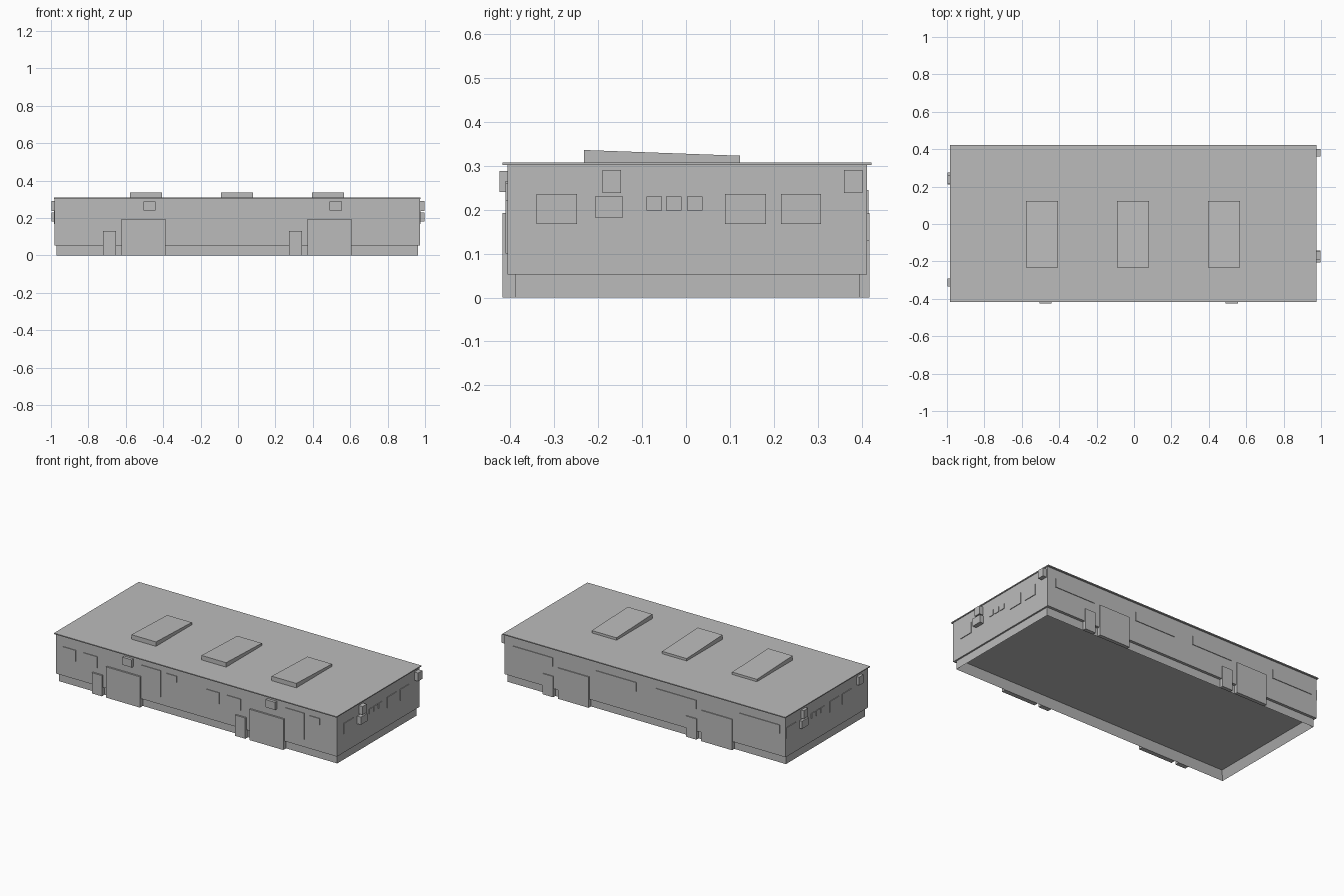
import bpy
import bmesh
from mathutils import Vector

old = bpy.data.objects.get("Cube")
if old:
    bpy.data.objects.remove(old, do_unlink=True)

grey = bpy.data.materials.new("plain_grey")
grey.use_nodes = True
COLOUR = (0.5, 0.5, 0.5, 1)
grey.diffuse_color = COLOUR
grey.node_tree.nodes["Principled BSDF"].inputs["Base Color"].default_value = COLOUR


def box(name, x, y, z, edit=None):
    """Box between (low, high) pairs on each axis, with an optional bmesh edit."""
    bm = bmesh.new()
    bmesh.ops.create_cube(bm, size=1)
    for v in bm.verts:
        v.co = Vector([max(r) if c > 0 else min(r) for c, r in zip(v.co, (x, y, z))])
    if edit:
        edit(bm)
    mesh = bpy.data.meshes.new(name)
    bm.to_mesh(mesh)
    bm.free()
    mesh.materials.append(grey)
    obj = bpy.data.objects.new(name, mesh)
    bpy.context.collection.objects.link(obj)
    return obj


# Main volumes
LEFT, RIGHT = 0.972, -0.98
FRONT, BACK = -0.407, 0.412
SILL, EAVES = 0.052, 0.302
ROOF = 0.308


def hollow_underside(bm):
    bm.faces.ensure_lookup_table()
    bottom = min(bm.faces, key=lambda f: f.calc_center_median().z)
    bmesh.ops.inset_region(bm, faces=[bottom], thickness=0.035)
    for v in bottom.verts:
        v.co.z = SILL - 0.002


box("plinth", (-0.97, 0.962), (-0.39, 0.395), (0, SILL), hollow_underside)
box("walls", (RIGHT, LEFT), (FRONT, BACK), (SILL, EAVES))
box("roof", (-0.985, 0.977), (-0.418, 0.423), (EAVES, ROOF))


# Sloping skylights
def slope_top(bm):
    for v in bm.verts:
        if v.co.z > 0.32 and v.co.y > 0:
            v.co.z = 0.323


for i in range(3):
    x = -0.578 + 0.487 * i
    box(f"skylight_{i + 1}", (x, x + 0.171), (-0.232, 0.123), (ROOF, 0.336), slope_top)

# Long walls: two identical units, each with doors, windows and a cooler
UNIT = 0.995
THIN = 0.004
for i in range(2):
    n = i + 1
    s = UNIT * i
    door_y = (-0.39, -0.418)
    box(f"front_small_door_{n}", (s - 0.722, s - 0.652), door_y, (0, 0.13))
    box(f"front_large_door_{n}", (s - 0.623, s - 0.388), door_y, (0, 0.193))
    front_windows = [((-0.93, -0.84), (0.165, 0.235)),
                     ((-0.785, -0.69), (0.165, 0.235)),
                     ((-0.385, -0.25), (0.1, 0.265)),
                     ((-0.21, -0.14), (0.22, 0.26))]
    for k, ((a, b), z) in enumerate(front_windows):
        box(f"front_window_{n}_{k + 1}", (s + a, s + b), (FRONT, FRONT - THIN), z)
    box(f"front_cooler_{n}", (s - 0.505, s - 0.44), (FRONT, -0.425), (0.24, 0.288))

    door_y = (0.395, 0.418)
    box(f"back_small_door_{n}", (s - 0.365, s - 0.292), door_y, (0, 0.13))
    box(f"back_large_door_{n}", (s - 0.612, s - 0.398), door_y, (0, 0.193))
    for k, a in enumerate((-0.94, -0.36)):
        box(f"back_window_{n}_{k + 1}", (s + a, s + a + 0.28), (BACK, BACK + THIN), (0.19, 0.245))

# End walls: same fittings, turned about a line near the centre
LARGE, SMALL = (0.168, 0.236), (0.198, 0.23)
end_windows = [((-0.341, -0.248), LARGE), ((0.089, 0.182), LARGE), ((0.216, 0.307), LARGE),
               ((-0.09, -0.055), SMALL), ((-0.045, -0.01), SMALL), ((0.002, 0.038), SMALL)]
end_coolers = [((-0.207, -0.143), (0.182, 0.23)),
               ((-0.19, -0.148), (0.238, 0.29)),
               ((0.36, 0.402), (0.238, 0.29))]
for side, wall, out in (("left", LEFT, 1), ("right", RIGHT, -1)):
    outer = out * 0.998
    for label, parts, reach in (("window", end_windows, wall + out * THIN),
                                ("cooler", end_coolers, outer)):
        for k, (y, z) in enumerate(parts):
            if out < 0:
                y = [0.068 - v for v in y]
            box(f"{side}_{label}_{k + 1}", (wall, reach), y, z)
